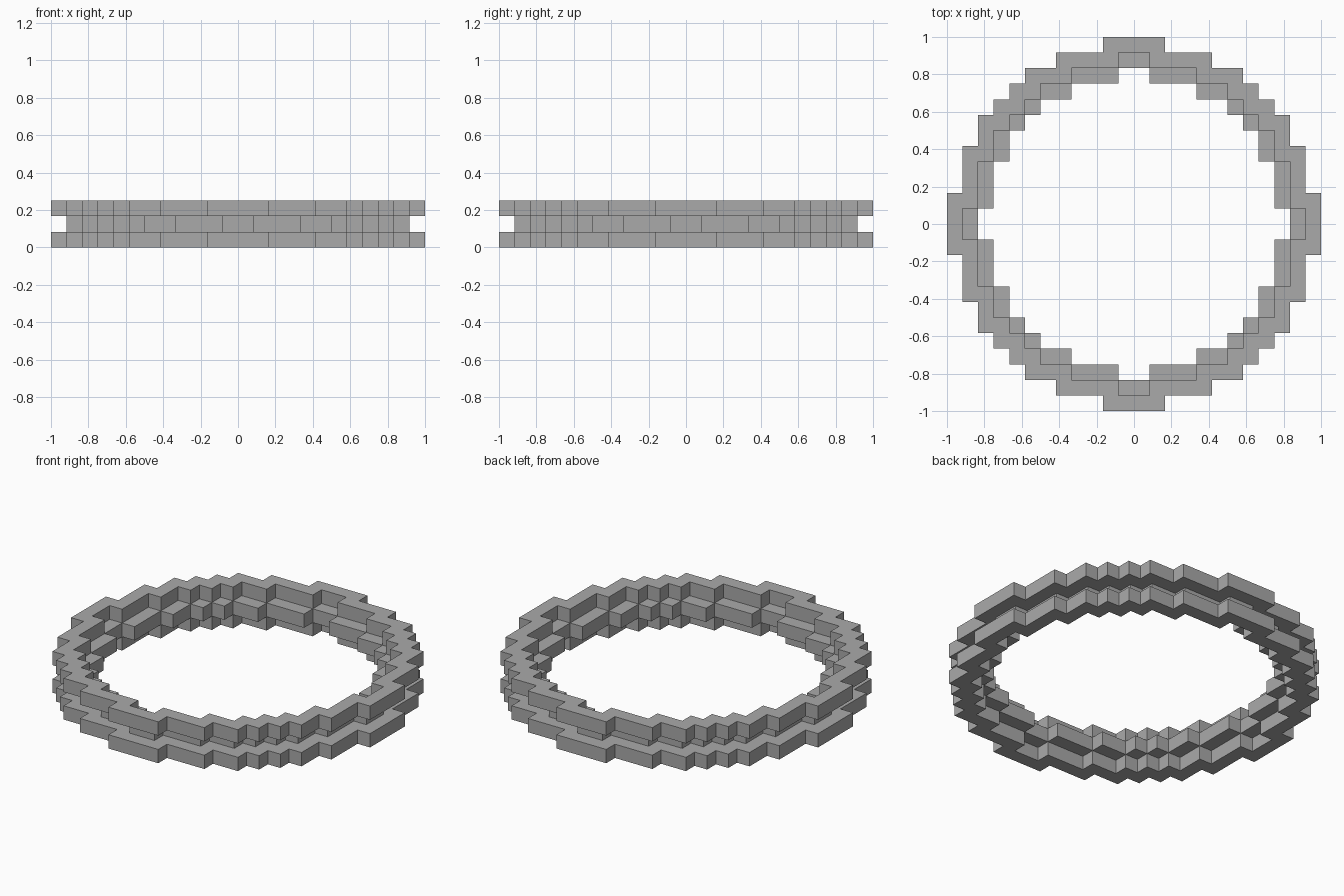
import bpy
import bmesh

cube = bpy.data.objects.get("Cube")
if cube:
    bpy.data.objects.remove(cube, do_unlink=True)

UNIT = 1 / 12  # edge length of one block

stone = bpy.data.materials.new("stone_grey")
stone.use_nodes = True
colour = (0.4, 0.4, 0.4, 1)
stone.diffuse_color = colour
stone.node_tree.nodes["Principled BSDF"].inputs["Base Color"].default_value = colour

SIDES = [(1, 0), (0, 1), (-1, 0), (0, -1)]
DIAGONALS = [(1, 1), (-1, 1), (-1, -1), (1, -1)]


def erode(cells, directions):
    """Keep only the cells whose neighbours are all filled."""
    return {(x, y) for x, y in cells
            if all((x + dx, y + dy) in cells for dx, dy in directions)}


def block_ring(name, cells, layer):
    """Build one course of blocks, with faces only where they are exposed."""
    bm = bmesh.new()
    verts = {}

    def face(corners):
        for c in corners:
            if c not in verts:
                verts[c] = bm.verts.new([v * UNIT for v in c])
        bm.faces.new([verts[c] for c in corners])

    low, high = layer, layer + 1
    for x, y in sorted(cells):
        square = [(x, y), (x + 1, y), (x + 1, y + 1), (x, y + 1)]
        face([(*p, high) for p in square])
        face([(*p, low) for p in reversed(square)])
        for i, (dx, dy) in enumerate(SIDES):
            if (x + dx, y + dy) not in cells:
                a, b = square[(i + 1) % 4], square[(i + 2) % 4]
                face([(*a, low), (*b, low), (*b, high), (*a, high)])

    mesh = bpy.data.meshes.new(name)
    bm.to_mesh(mesh)
    bm.free()
    mesh.materials.append(stone)
    obj = bpy.data.objects.new(name, mesh)
    bpy.context.collection.objects.link(obj)


# Stepped disc: column heights of one quadrant, mirrored to the other three
heights = [12, 12, 11, 11, 11, 10, 10, 9, 8, 7, 5, 2]
disc = {(cx, cy)
        for x, h in enumerate(heights) for y in range(h)
        for cx in (x, -x - 1) for cy in (y, -y - 1)}
inner_disc = erode(disc, SIDES + DIAGONALS)
hole = erode(inner_disc, SIDES)

# Two wide courses with a recessed course between them
block_ring("lower_ring", disc - inner_disc, 0)
block_ring("middle_ring", inner_disc - hole, 1)
block_ring("upper_ring", disc - inner_disc, 2)
